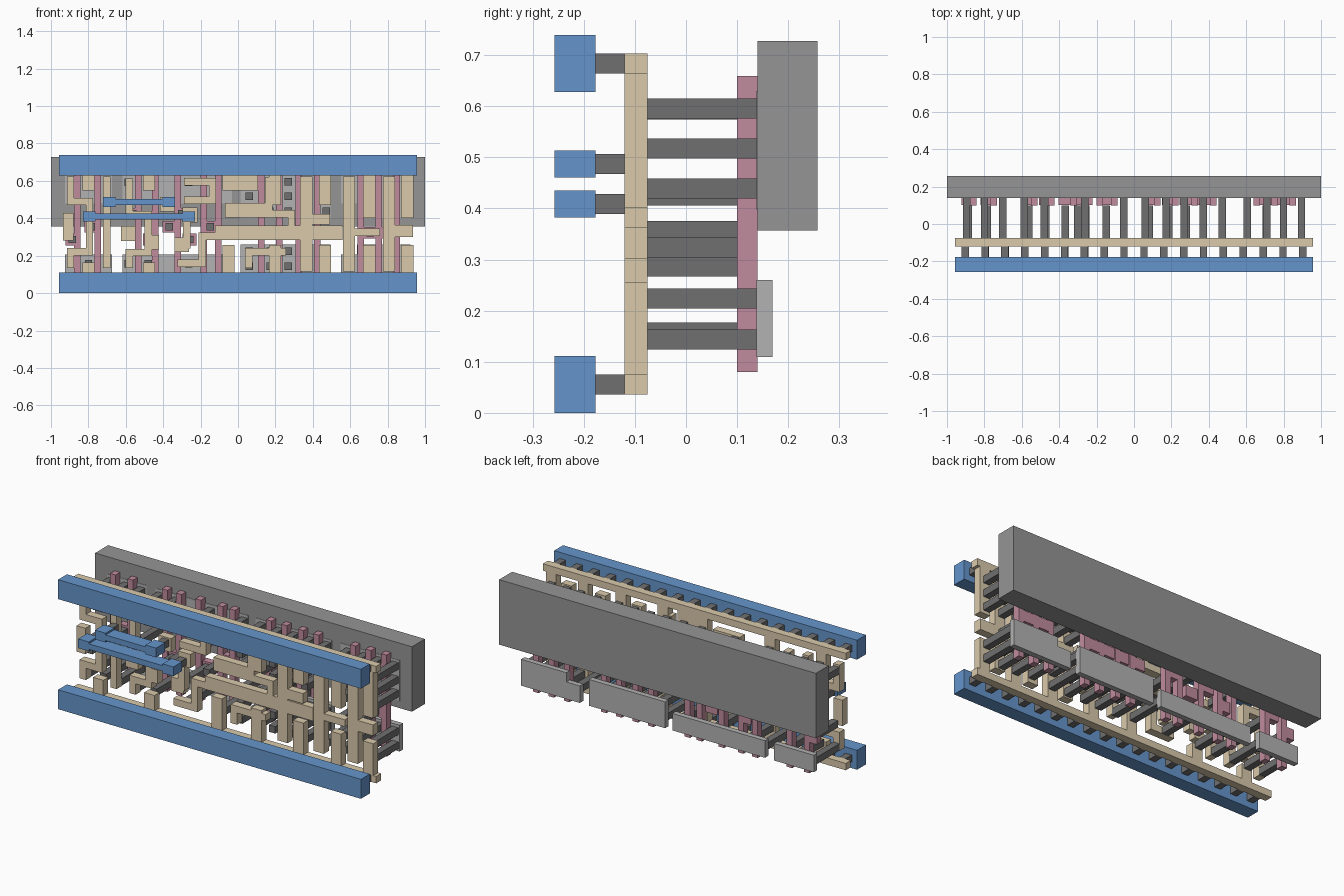
import bpy, bmesh

S = 0.2309                       # layout unit to model unit


def material(name, *c):
    m = bpy.data.materials.new(name)
    m.diffuse_color = (*c, 1)
    return m


BLUE = material("blue", 0.13, 0.30, 0.60)
TAN = material("tan", 0.70, 0.59, 0.41)
PINK = material("pink", 0.53, 0.26, 0.34)
DARK = material("dark", 0.16, 0.16, 0.16)
GREY = material("grey", 0.30, 0.30, 0.30)
LIGHT = material("light", 0.45, 0.45, 0.45)


def layer(name, mat, y0, y1, rects):
    """One object made of boxes (u0, v0, u1, v1), extruded from y0 to y1."""
    bm = bmesh.new()
    for u0, v0, u1, v1 in rects:
        for v in bmesh.ops.create_cube(bm, size=1)["verts"]:
            v.co = (((u1 if v.co.x > 0 else u0) - 4.14) * S, y1 if v.co.y > 0 else y0,
                    ((v1 if v.co.z > 0 else v0) + 0.24) * S)
    me = bpy.data.meshes.new(name)
    bm.to_mesh(me)
    bm.free()
    me.materials.append(mat)
    bpy.context.collection.objects.link(bpy.data.objects.new(name, me))


def pad(u, v, w=0.17, h=None):
    h = h or w
    return (u - w / 2, v - h / 2, u + w / 2, v + h / 2)


def route(u, v, *turns, w=0.17):
    """Right-angled track: turns alternate between a new v and a new u."""
    out = []
    for i, t in enumerate(turns):
        nu, nv = (t, v) if i % 2 else (u, t)
        out.append((min(u, nu) - w / 2, min(v, nv) - w / 2,
                    max(u, nu) + w / 2, max(v, nv) + w / 2))
        u, v = nu, nv
    return out


# Back slab with thin plates below and sunk into its face
layer("back_slab", GREY, 0.14, 0.257, [(-0.19, 1.305, 8.47, 2.91)])
low, high = [], []
for u0, u1, tall in ((.135, 1.22, 0), (1.47, 4, 0), (4.2, 6.28, 1), (6.53, 6.9, 0), (6.9, 8.14, 1)):
    low.append((u0, .235, u1, .885 if tall else .655))
    high.append((u0, 1.485 if tall else 1.83, u1, 2.485))
layer("lower_plates", LIGHT, 0.138, 0.169, low)
layer("upper_plates", LIGHT, 0.138, 0.169, high)

# Pink gate columns, contact pads and joining bars
gates = [.415, .89, 1.83, 2.22, 2.75, 3.35, 3.68, 4.68, 5.1, 5.55, 5.97, 6.98, 7.4, 7.82]
layer("gate_columns", PINK, 0.1, 0.14, [pad(g, 1.36, .15, 2.51) for g in gates])
contacts = [(u, 1.0 + .3 * (i % 3)) for i, u in enumerate((.3, .74, 1.7, 2.1, 2.55, 2.84, 3.02, 3.5))]
contacts += [(u, 1.16) for u in (4.5, 4.95, 5.35, 5.75, 7.2, 7.6)]
layer("gate_pads", PINK, 0.1005, 0.1395,
      [pad(u, v, .32, .27) for u, v in contacts] + [pad(5.7, 1.16, .65, .27), pad(7.4, 1.16, .98, .27)])

# Dark posts from the plates and gates to the wiring
left = (.26, .68, 1.1, 1.6, 2.06, 3.0, 3.9, 6.76)
right = (4.4, 4.88, 5.3, 5.74, 6.18, 7.22, 7.6, 8.02)
posts = [pad(u, v) for u in left for v in (.44, 2.33)]
posts += [pad(u, v) for u in right for v in (.38, .73, 1.66, 2, 2.34)]
layer("plate_posts", DARK, -0.075, 0.1382, posts)
layer("gate_posts", DARK, -0.075, 0.1, [pad(u, v) for u, v in contacts])

# Tan wiring: two rails, taps from each rail, output bars, then tracks
wires = [(0, v - .085, 8.28, v + .085) for v in (0, 2.72)]
for u in (.68, 2.08, 3.92, 5.0, 6.15, 7.18, 8.06):
    wires.append((u - .14, .08, u + .14, .465 if u < 3 else .87))
    wires.append((u - .14, 2.135 if u < 5 else 1.5 if u > 7 else 1.8, u + .14, 2.64))
wires += [pad(u, 1.36, .28, 2.2) for u in (5.72, 6.71, 7.64)]
wires += [pad(u, v, .34) for u, v in ((1.6, 1.14), (2.14, .94), (2.5, 1.82), (2.84, .88), (3.03, 1.57))]
wires.append((3.83, 2.14, 4.6, 2.64))
wires += route(.26, .43, .72, .7, 1.88, .26, 2.38)
wires += route(.21, 1.1, 1.5, w=.24)
wires += route(1.1, .43, 2.38)
wires += route(1.62, .43, .7, 2.06, 1.58, 1.62, 2.33)
wires += route(2.95, .88, 1.6)
wires += route(2.82, .45, .45, 3.31, 1.08, 3.9)
wires += route(2.98, 2.34, 2.34, 3.55, 1.91, 2.98)
wires += route(3.77, 1.155, 1.155, 6.39, w=.33)
wires += route(4, 1.68, 1.68, 4.7, w=.33)
wires += route(4.85, 2.36, 1.6, 5.38, 1.2)
wires += route(4.39, .43, .72, 5.17)
wires += route(5.7, 1.47, 1.47, 6.15, w=.25)
wires += route(6.7, 1.17, 1.17, 7.34)
wires += route(7.64, 1.2, 1.2, 8.06, w=.27)
layer("wiring", TAN, -0.12, -0.075, wires)

# Blue front rails, two dumbbell straps and their short posts
layer("front_rails", BLUE, -0.257, -0.177, [(0, v - .24, 8.28, v + .24) for v in (0, 2.72)])
layer("rail_posts", DARK, -0.177, -0.12, [pad(.23 + .46 * i, v) for i in range(18) for v in (0, 2.72)])
for name, u0, u1, v in (("upper_strap", 1.155, 2.535, 1.87), ("lower_strap", .695, 3.005, 1.53)):
    layer(name, BLUE, -0.257, -0.177,
          [pad(u, v, .29, .23) for u in (u0, u1)] + [(u0 + .145, v - .07, u1 - .145, v + .07)])
    layer(name + "_posts", DARK, -0.177, -0.12, [pad(u, v) for u in (u0, u1)])
